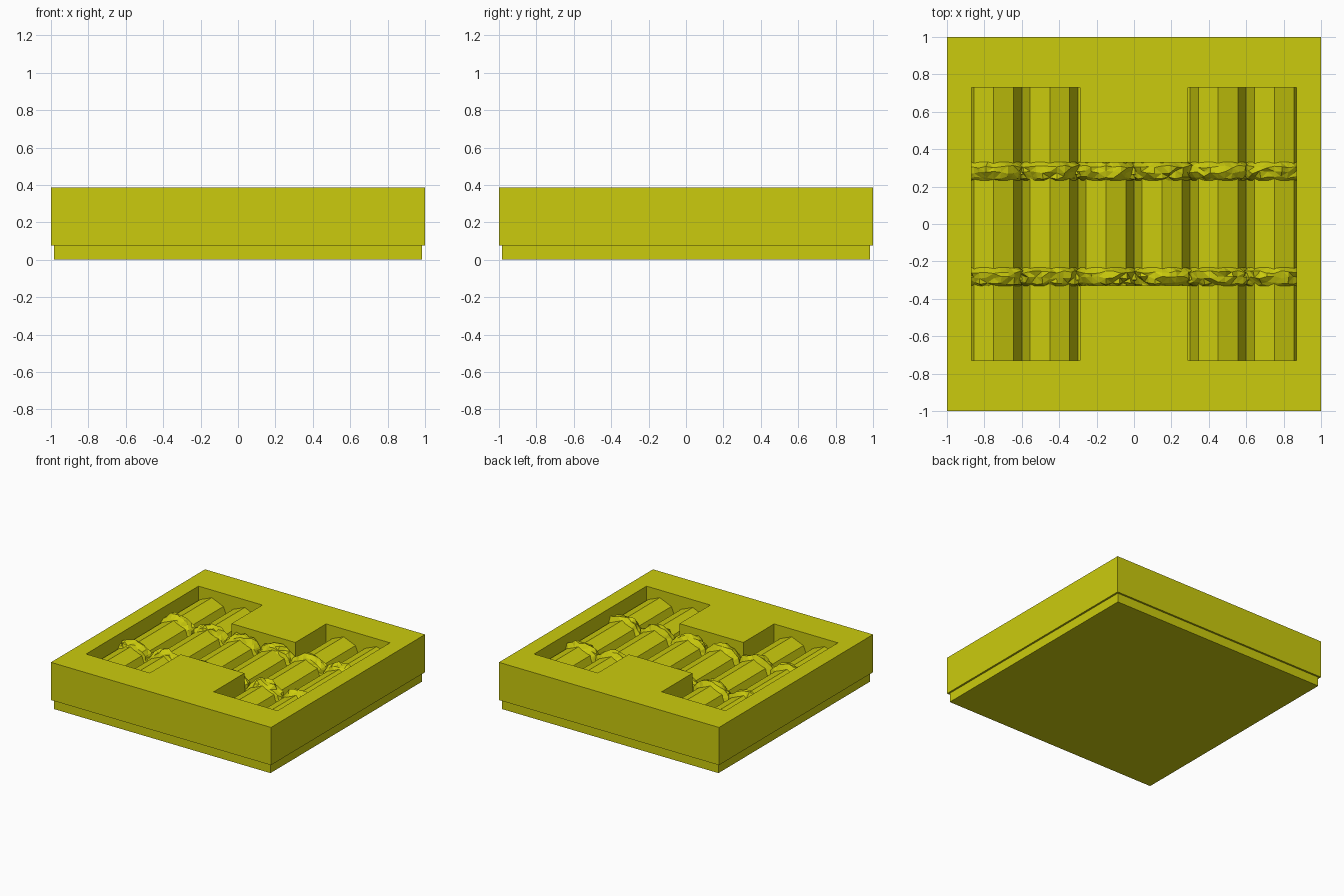
import bpy, bmesh, math, random
from mathutils import Vector

if "Cube" in bpy.data.objects:
    bpy.data.objects.remove(bpy.data.objects["Cube"])

random.seed(4)
yellow = bpy.data.materials.new("mustard_yellow")
yellow.diffuse_color = (0.60, 0.60, 0.004, 1)
yellow.use_nodes = True
yellow.node_tree.nodes["Principled BSDF"].inputs["Base Color"].default_value = yellow.diffuse_color

TOP, LOG_R, LOG_Z = 0.385, 0.15, 0.172   # log axis height, so log tops sit at 0.32
EDGE = 0.87                              # pocket half width


def make(name, bm):
    bmesh.ops.recalc_face_normals(bm, faces=bm.faces)
    me = bpy.data.meshes.new(name)
    bm.to_mesh(me)
    bm.free()
    me.materials.append(yellow)
    ob = bpy.data.objects.new(name, me)
    bpy.context.collection.objects.link(ob)
    return ob


def prism(name, pts, z0, z1):
    bm = bmesh.new()
    f = bm.faces.new([bm.verts.new((x, y, z0)) for x, y in pts])
    r = bmesh.ops.extrude_face_region(bm, geom=[f])
    for v in r["geom"]:
        if isinstance(v, bmesh.types.BMVert):
            v.co.z = z1
    return make(name, bm)


def square(h):
    return [(-h, -h), (h, -h), (h, h), (-h, h)]


def clip_sides(bm):
    # trim anything running past the pocket walls or below its floor
    for co, no in (((EDGE, 0, 0), (1, 0, 0)), ((-EDGE, 0, 0), (-1, 0, 0)),
                   ((0, 0, LOG_Z), (0, 0, -1))):
        bmesh.ops.bisect_plane(bm, geom=bm.verts[:] + bm.edges[:] + bm.faces[:],
                               plane_co=co, plane_no=no, clear_outer=True)


# foot of the tile
prism("tile_foot", square(0.985), 0, 0.075)

# tile body with an H-shaped pocket
body = prism("tile_body", square(1.0), 0.075, TOP)
quarter = [(EDGE, 0.73), (0.29, 0.73), (0.29, 0.33)]
pocket = (quarter + [(-x, y) for x, y in quarter[::-1]]
          + [(-x, -y) for x, y in quarter] + [(x, -y) for x, y in quarter[::-1]])
cutter = prism("pocket_cutter", pocket, LOG_Z, 0.6)
mod = body.modifiers.new("pocket", 'BOOLEAN')
mod.object, mod.operation, mod.solver = cutter, 'DIFFERENCE', 'EXACT'
bpy.context.view_layer.objects.active = body
body.select_set(True)
bpy.ops.object.modifier_apply(modifier="pocket")
bpy.data.objects.remove(cutter)

CENTRES = [-0.75 + 0.3 * i for i in range(6)]

# eight-sided logs, half sunk in the floor
for i, cx in enumerate(CENTRES):
    half = 0.33 if abs(cx) < 0.2 else 0.73
    bm = bmesh.new()
    rings = []
    for y in (-half, half):
        rings.append([bm.verts.new((cx + LOG_R * math.cos(k * math.pi / 4), y,
                                    LOG_Z + LOG_R * math.sin(k * math.pi / 4))) for k in range(5)])
    for k in range(4):
        bm.faces.new((rings[0][k], rings[0][k + 1], rings[1][k + 1], rings[1][k]))
    clip_sides(bm)
    make(f"log_{i + 1}", bm)

# rough rope lashings over each log: (y offset, height above log)
PROFILE = [(-0.05, -0.01), (-0.035, 0.014), (-0.005, 0.028), (0.025, 0.03), (0.05, -0.01)]
for side, y0 in (("front", -0.282), ("back", 0.282)):
    for i, cx in enumerate(CENTRES):
        bm = bmesh.new()
        rows = []
        for k in range(15):
            a = math.pi * k / 14
            row = []
            for j, (dy, dr) in enumerate(PROFILE):
                inner = 0 < j < 4
                r = LOG_R + dr + (random.uniform(-0.014, 0.010) if inner else 0)
                y = y0 + dy + (random.uniform(-0.008, 0.008) if inner else 0)
                row.append(bm.verts.new((cx + r * math.cos(a), y, LOG_Z + r * math.sin(a))))
            rows.append(row)
        for p, q in zip(rows, rows[1:]):
            for j in range(4):
                bm.faces.new((p[j], p[j + 1], q[j + 1], q[j]))
        bmesh.ops.triangulate(bm, faces=bm.faces[:])
        clip_sides(bm)
        make(f"{side}_rope_{i + 1}", bm)
    # pointed knots in the valleys between logs
    for i in range(5):
        bm = bmesh.new()
        bmesh.ops.create_cone(bm, cap_ends=True, segments=5, radius1=0.05, radius2=0.02, depth=0.09)
        for v in bm.verts:
            v.co += Vector((-0.6 + 0.3 * i, y0, LOG_Z + 0.045))
        make(f"{side}_knot_{i + 1}", bm)
